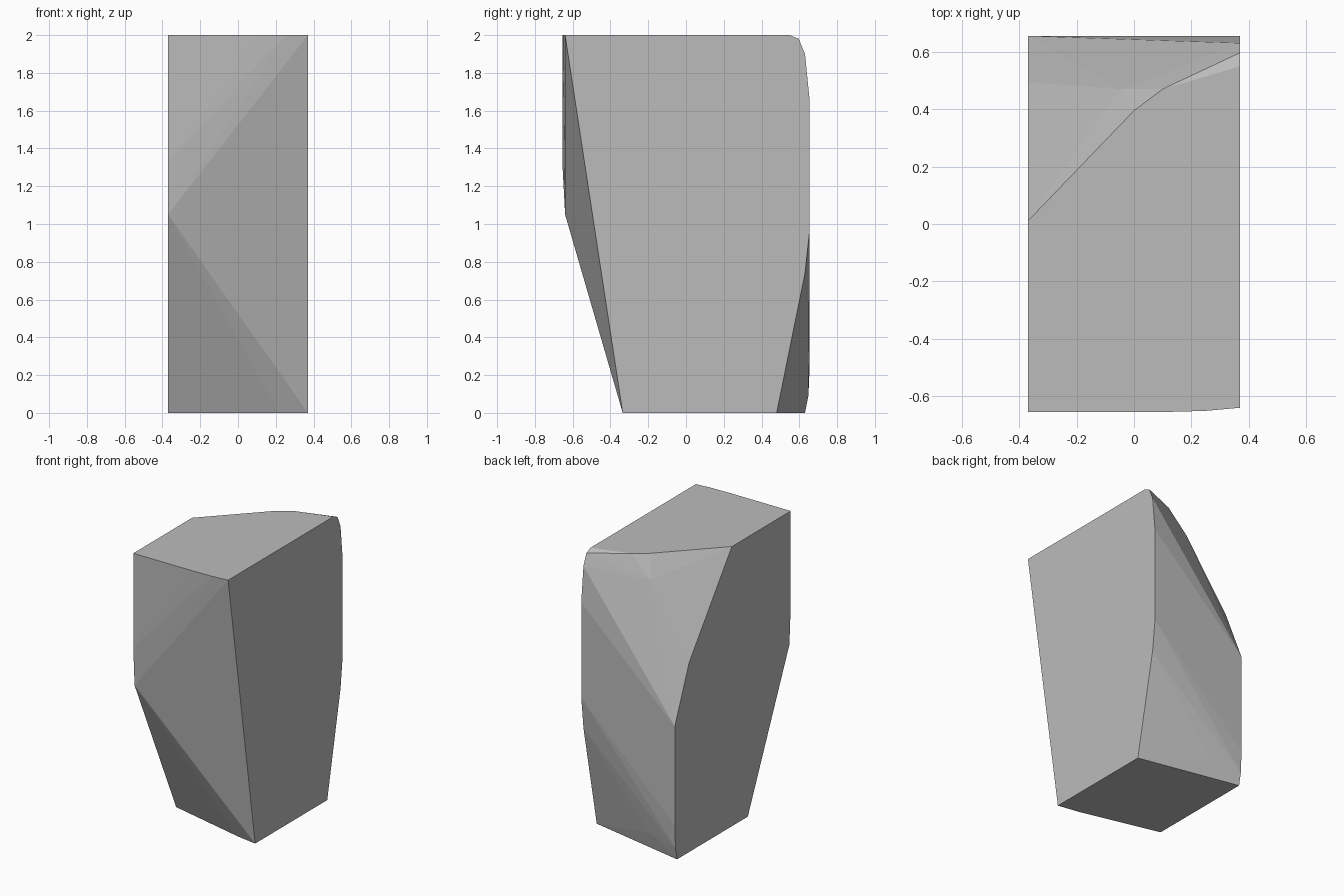
import bpy
import bmesh

# Remove the default object if the scene has it
default_object = bpy.data.objects.get("Cube")
if default_object:
    bpy.data.objects.remove(default_object, do_unlink=True)

HALF_WIDTH = 0.37
HEIGHT = 2
FRONT, BACK = -0.655, 0.655


def make_material(name, colour):
    """One flat colour, shown in the viewport and in a render."""
    material = bpy.data.materials.new(name)
    material.use_nodes = True
    material.diffuse_color = colour
    shader = next(n for n in material.node_tree.nodes if n.type == "BSDF_PRINCIPLED")
    shader.inputs["Base Color"].default_value = colour
    shader.inputs["Roughness"].default_value = 0.8
    return material


def side_points(x, profile):
    """Place a (y, z) outline on one of the two flat sides."""
    return [(x, y, z) for y, z in profile]


def chiselled_block(name, points, material):
    """Wrap the corner points in a convex, flat-faced solid."""
    bm = bmesh.new()
    for point in points:
        bm.verts.new(point)
    hull = bmesh.ops.convex_hull(bm, input=bm.verts[:])
    unused = set(hull["geom_interior"]) | set(hull["geom_unused"])
    bmesh.ops.delete(
        bm,
        geom=[g for g in unused if isinstance(g, bmesh.types.BMVert)],
        context="VERTS",
    )
    # Join triangles that lie in the same plane
    bmesh.ops.dissolve_limit(
        bm, angle_limit=0.01, verts=bm.verts[:], edges=bm.edges[:]
    )
    bmesh.ops.recalc_face_normals(bm, faces=bm.faces[:])
    mesh = bpy.data.meshes.new(name)
    bm.to_mesh(mesh)
    bm.free()
    mesh.materials.append(material)
    block = bpy.data.objects.new(name, mesh)
    bpy.context.collection.objects.link(block)
    return block


# Outline of the left side: straight raked front, rounded back
left_profile = [
    (-0.64, HEIGHT), (-0.335, 0),
    (0.48, 0), (0.63, 0.74), (BACK, 0.97),
    (BACK, 1.65), (0.63, 1.9), (0.597, 1.98), (0.55, HEIGHT),
]

# Outline of the right side: undercut front, back sloping to the top
right_profile = [
    (FRONT, HEIGHT), (FRONT, 1.33), (-0.64, 1.05), (-0.17, 0),
    (0.63, 0), (0.648, 0.09), (BACK, 0.25),
    (BACK, 0.96), (0.494, 1.354), (0.01, HEIGHT),
]

# Rounded front and back rims of the flat top
top_rim = [
    (x, y, HEIGHT)
    for x, y in [(0.1, FRONT), (0.25, -0.651), (0, 0.395), (0.1, 0.47)]
]

# Soft corner where the front meets the base
base_rim = [(0.22, -0.31, 0)]

# Corners on the worn back face
back_corners = [(-0.05, 0.47, 1.85), (0, 0.59, 1.45), (-0.15, 0.615, 0.12)]

stone_grey = make_material("stone_grey", (0.5, 0.5, 0.5, 1))
chiselled_block(
    "stone_block",
    side_points(HALF_WIDTH, left_profile)
    + side_points(-HALF_WIDTH, right_profile)
    + top_rim
    + base_rim
    + back_corners,
    stone_grey,
)
